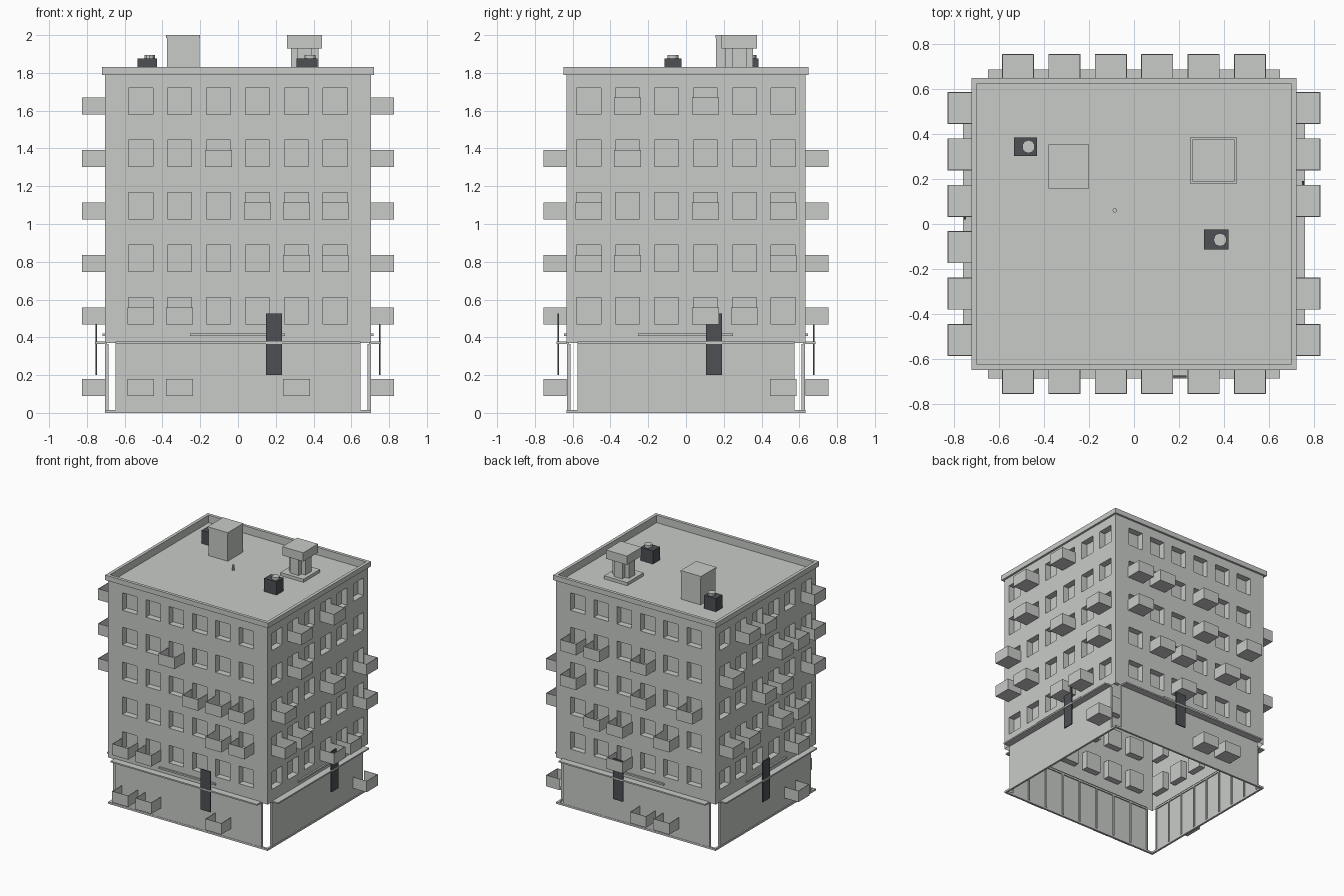
import bpy, bmesh, math

if "Cube" in bpy.data.objects:
    bpy.data.objects.remove(bpy.data.objects["Cube"])

W, D = 0.705, 0.632            # half width (x) and half depth (y) of the block
COLS = [-0.515, -0.309, -0.103, 0.103, 0.309, 0.515]
ROWS = [1.58, 1.304, 1.026, 0.748, 0.47, 0.0]      # window sill heights, top down
RAIL = [1.582, 1.304, 1.026, 0.748, 0.47, 0.092]   # balcony floor heights
SIDES = ['front', 'right', 'back', 'left']
HALF = {'front': W, 'back': W, 'right': D, 'left': D}


def material(name, rgb):
    m = bpy.data.materials.new(name)
    m.diffuse_color = (*rgb, 1)
    m.use_nodes = True
    m.node_tree.nodes["Principled BSDF"].inputs["Base Color"].default_value = m.diffuse_color
    return m


GREY = material('light_grey', (0.58, 0.60, 0.58))
DARK = material('dark_grey', (0.075, 0.08, 0.09))


def place(side, u, out, z):
    """Point on a side: u along the wall, out away from it."""
    return {'front': (u, -D - out, z), 'back': (u, D + out, z),
            'right': (W + out, u, z), 'left': (-W - out, u, z)}[side]


def finish(name, bm, mat):
    me = bpy.data.meshes.new(name)
    bm.to_mesh(me)
    bm.free()
    me.materials.append(mat)
    ob = bpy.data.objects.new(name, me)
    bpy.context.collection.objects.link(ob)
    return ob


def add_box(bm, a, b):
    lo = [min(p, q) for p, q in zip(a, b)]
    hi = [max(p, q) for p, q in zip(a, b)]
    vs = bmesh.ops.create_cube(bm, size=1)['verts']
    for v in vs:
        v.co = [(l + h) / 2 + c * (h - l) for l, h, c in zip(lo, hi, v.co)]


def side_box(bm, s, u0, u1, o0, o1, z0, z1):
    add_box(bm, place(s, u0, o0, z0), place(s, u1, o1, z1))


def boxes(name, mat, *pairs):
    bm = bmesh.new()
    for a, b in pairs:
        add_box(bm, a, b)
    return finish(name, bm, mat)


def frame(name, outer, inner, z0, z1):
    """Rectangular ring; outer and inner are offsets from the wall plane."""
    bm = bmesh.new()
    for s in SIDES:
        ext = outer if s in ('front', 'back') else inner
        h = HALF[s] + ext
        side_box(bm, s, -h, h, inner, outer, z0, z1)
    return finish(name, bm, GREY)


# Upper walls: hollow shell with deep window recesses
bm = bmesh.new()
ww, wh, rec = 0.064, 0.14, -0.05
zs = sorted([0.37, 1.83] + [z for r in ROWS[:5] for z in (r, r + wh)])


def quad(s, pts):
    bm.faces.new([bm.verts.new(place(s, *p)) for p in pts])


for s in SIDES:
    us = sorted([-HALF[s], HALF[s]] + [u for c in COLS for u in (c - ww, c + ww)])
    for i in range(len(us) - 1):
        for j in range(len(zs) - 1):
            a, b, c, d = us[i], us[i + 1], zs[j], zs[j + 1]
            ring = [(a, c), (b, c), (b, d), (a, d)]
            if i % 2 and j % 2:
                quad(s, [(u, rec, z) for u, z in ring])
                for k in range(4):
                    p, q = ring[k], ring[(k + 1) % 4]
                    quad(s, [(p[0], 0, p[1]), (q[0], 0, q[1]),
                             (q[0], rec, q[1]), (p[0], rec, p[1])])
            else:
                quad(s, [(u, 0, z) for u, z in ring])
bmesh.ops.remove_doubles(bm, verts=bm.verts, dist=1e-4)
bmesh.ops.recalc_face_normals(bm, faces=bm.faces)
finish('upper_walls', bm, GREY)

# Roof, parapet and cornice
boxes('roof', GREY, ((-W + .002, -D + .002, 1.75), (W - .002, D - .002, 1.77)))
frame('parapet_lining', -0.001, -0.009, 1.765, 1.80)
frame('cornice', 0.016, -0.009, 1.79, 1.83)

# Ground floor: base kerb, wall panels with open corners, inner mullions
frame('base_kerb', 0.0, -0.016, 0.0, 0.015)
walls, mullions, canopy, ledge = (bmesh.new() for _ in range(4))
for s in SIDES:
    h = HALF[s] - 0.057
    side_box(walls, s, -h, h, -0.012, -0.002, 0.01, 0.37)
    for k in range(9):
        u = -h + 0.006 + k * (2 * h - 0.012) / 8
        side_box(mullions, s, u - 0.006, u + 0.006, -0.02, -0.012, 0.015, 0.35)
    side_box(mullions, s, -h, h, -0.02, -0.012, 0.35, 0.365)
    side_box(canopy, s, -h, h, -0.01, 0.053, 0.366, 0.377)
    side_box(ledge, s, -0.253, 0.25, 0, 0.013, 0.406, 0.419)
finish('ground_walls', walls, GREY)
finish('mullions', mullions, GREY)
finish('canopies', canopy, GREY)
finish('ledges', ledge, GREY)

# Hanging dark panels, one on each side
bm = bmesh.new()
for s, u in {'front': 0.19, 'right': 0.148, 'back': 0.125, 'left': 0.062}.items():
    side_box(bm, s, u - 0.043, u + 0.043, 0.041, 0.049, 0.2, 0.525)
finish('hanging_panels', bm, DARK)

# Balconies: column numbers for each row, top row first, ground row last
BALCONIES = {
    'front': ['', '2', '345', '45', '01', '014'],
    'right': ['13', '1', '035', '015', '34', '5'],
    'back': ['', '245', '025', '134', '3', '12'],
    'left': ['034', '0125', '023', '1245', '1', '1'],
}
for s, rows in BALCONIES.items():
    bm = bmesh.new()
    for r, cols in enumerate(rows):
        for c in cols:
            u, z, b, o, t = COLS[int(c)], RAIL[r], 0.071, 0.122, 0.004
            side_box(bm, s, u - b, u + b, 0, o, z - 0.002, z + 0.01)
            side_box(bm, s, u - b, u + b, o - t, o, z + 0.01, z + 0.087)
            for e in (-1, 1):
                side_box(bm, s, u + e * b, u + e * (b - t), 0, o - t, z + 0.01, z + 0.087)
    finish(s + '_balconies', bm, GREY)

# Rooftop: stair box, vent tower, fan units, pipe
boxes('stair_box', GREY, ((-.375, .16, 1.765), (-.203, .35, 1.985)),
      ((-.38, .157, 1.985), (-.2, .353, 2.0)))
boxes('vent_tower', GREY,
      ((.25, .178, 1.765), (.455, .385, 1.795)),
      ((.28, .245, 1.79), (.425, .32, 1.935)),
      ((.315, .21, 1.79), (.39, .355, 1.935)),
      ((.26, .188, 1.93), (.445, .375, 2.0)))


def cylinder(name, x, y, r, z0, z1, n):
    bm = bmesh.new()
    bmesh.ops.create_cone(bm, cap_ends=True, segments=n, radius1=r, radius2=r, depth=z1 - z0)
    bmesh.ops.translate(bm, verts=bm.verts, vec=(x, y, (z0 + z1) / 2))
    finish(name, bm, GREY)


boxes('fan_unit_back', DARK, ((-.533, .302, 1.765), (-.43, .384, 1.875)))
boxes('fan_unit_front', DARK, ((.31, -.113, 1.765), (.42, -.025, 1.875)))
cylinder('fan_back', -.468, .343, .029, 1.87, 1.896, 10)
cylinder('fan_front', .382, -.07, .029, 1.87, 1.896, 12)
cylinder('roof_pipe', -.085, .06, .01, 1.765, 1.81, 8)
